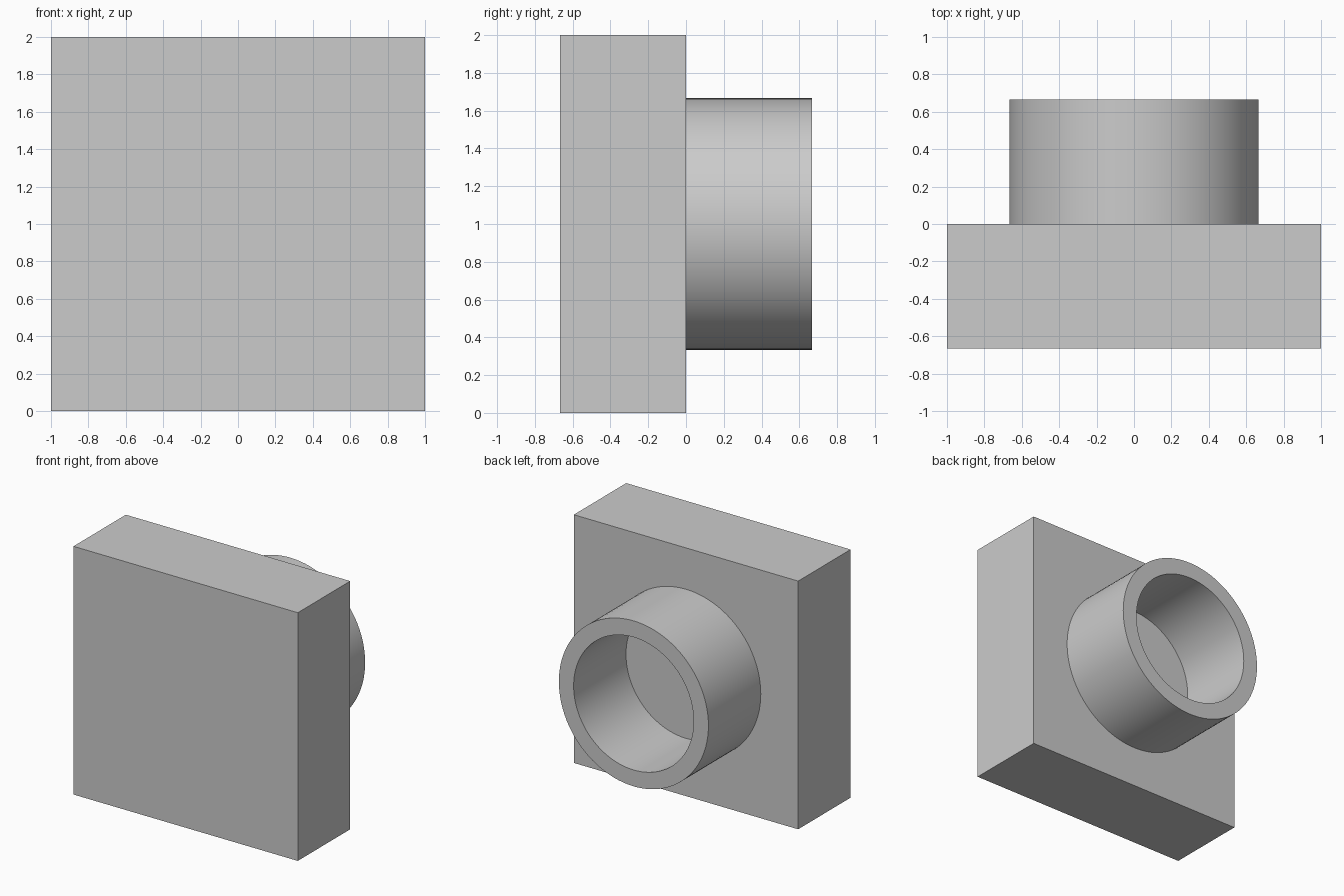
import bpy
import bmesh
import math

cube = bpy.data.objects.get("Cube")
if cube:
    bpy.data.objects.remove(cube, do_unlink=True)

DEPTH = 2 / 3      # thickness of the plate and length of the collar
OUTER = 2 / 3
INNER = 0.535
SEGMENTS = 96

# Single grey finish
grey = bpy.data.materials.new("light_grey")
grey.use_nodes = True
colour = (0.6, 0.6, 0.6, 1)
grey.diffuse_color = colour
grey.node_tree.nodes["Principled BSDF"].inputs["Base Color"].default_value = colour

# Square base plate
bpy.ops.mesh.primitive_cube_add(size=1, location=(0, -DEPTH / 2, 1))
plate = bpy.context.object
plate.name = "base_plate"
plate.scale = (2, DEPTH, 2)
bpy.ops.object.transform_apply(location=False, rotation=False, scale=True)
plate.data.materials.append(grey)

# Hollow round collar: a wall profile spun about the y axis
bm = bmesh.new()
profile = [bm.verts.new((r, y, 0)) for r, y in
           ((OUTER, 0), (OUTER, DEPTH), (INNER, DEPTH), (INNER, 0))]
edges = [bm.edges.new(pair) for pair in zip(profile, profile[1:])]
bmesh.ops.spin(bm, geom=profile + edges, cent=(0, 0, 0), axis=(0, 1, 0),
               angle=math.tau, steps=SEGMENTS)
bmesh.ops.remove_doubles(bm, verts=bm.verts, dist=0.0001)
bmesh.ops.recalc_face_normals(bm, faces=bm.faces)

# Make sure the end rim faces out of the back
rim = max(bm.faces, key=lambda f: f.calc_center_median().y)
if rim.normal.y < 0:
    bmesh.ops.reverse_faces(bm, faces=bm.faces)

mesh = bpy.data.meshes.new("round_collar")
bm.to_mesh(mesh)
bm.free()
mesh.materials.append(grey)
collar = bpy.data.objects.new("round_collar", mesh)
collar.location.z = 1
bpy.context.collection.objects.link(collar)

bpy.ops.object.select_all(action="DESELECT")
collar.select_set(True)
bpy.context.view_layer.objects.active = collar
bpy.ops.object.shade_smooth_by_angle(angle=math.radians(30))
